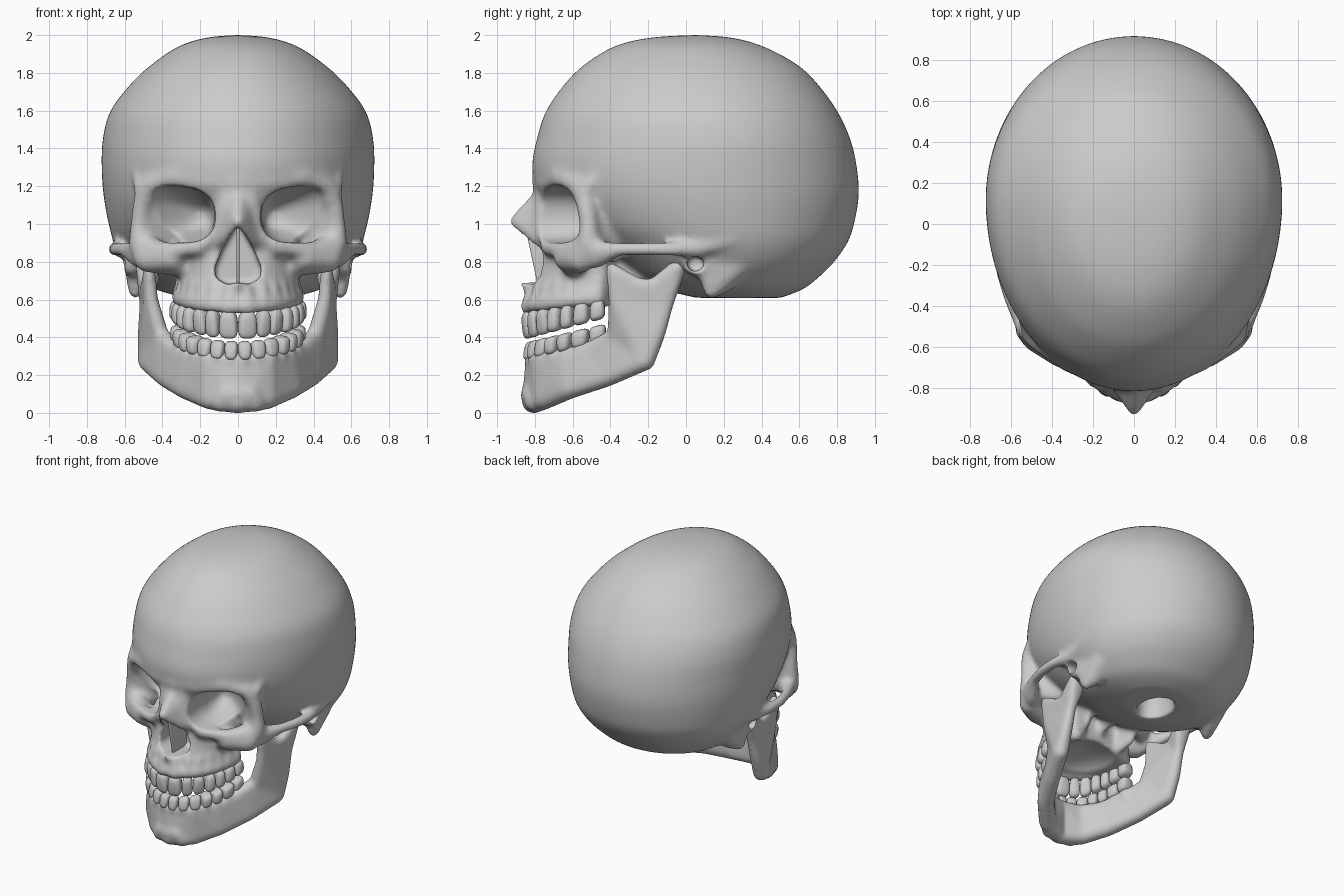
import bpy, bmesh, math
from mathutils import Vector

if "Cube" in bpy.data.objects:
    bpy.data.objects.remove(bpy.data.objects["Cube"])

# Evenly spread unit directions used for every ball
DIRS = []
for i in range(70):
    h = 1 - 2 * (i + .5) / 70
    a = i * 2.39996
    DIRS.append(Vector((math.sqrt(1 - h * h) * math.cos(a), math.sqrt(1 - h * h) * math.sin(a), h)))


def hull(bm, balls, mirror=True):
    """Convex hull round a group of balls (x, y, z, r), also on the other side."""
    for s in ((1, -1) if mirror else (1,)):
        t = bmesh.new()
        for x, y, z, r in balls:
            for d in DIRS:
                t.verts.new(Vector((s * x, y, z)) + d * r)
        bmesh.ops.convex_hull(t, input=t.verts[:], use_existing_faces=False)
        bmesh.ops.delete(t, geom=[v for v in t.verts if not v.link_faces], context='VERTS')
        bmesh.ops.recalc_face_normals(t, faces=t.faces[:])
        me = bpy.data.meshes.new("tmp")
        t.to_mesh(me)
        t.free()
        bm.from_mesh(me)
        bpy.data.meshes.remove(me)


def chain(bm, balls):
    for a, b in zip(balls, balls[1:]):
        hull(bm, (a, b))


def loft(bm, rings):
    vs = [[bm.verts.new(p) for p in r] for r in rings]
    n = len(vs[0])
    faces = [bm.faces.new(vs[0]), bm.faces.new(vs[-1])]
    for a, b in zip(vs, vs[1:]):
        for i in range(n):
            faces.append(bm.faces.new((a[i], a[(i + 1) % n], b[(i + 1) % n], b[i])))
    bmesh.ops.recalc_face_normals(bm, faces=faces)


def smooth_rows(rows, k=5):
    out = []
    for i in range(len(rows) - 1):
        p = [rows[max(0, min(len(rows) - 1, i + j))] for j in (-1, 0, 1, 2)]
        for s in range(k):
            t = s / k
            out.append([.5 * (2 * b + (c - a) * t + (2 * a - 5 * b + 4 * c - d) * t * t
                              + (3 * b - a - 3 * c + d) * t ** 3) for a, b, c, d in zip(*p)])
    return out + [list(rows[-1])]


def egg(z, w, yf, yc, yb, n=72):
    ring = []
    for i in range(n):
        c, s = math.cos(2 * math.pi * i / n), math.sin(2 * math.pi * i / n)
        ring.append((w * c, yc + s * ((yb - yc) if s > 0 else (yc - yf)), z))
    return ring


def make(bm, name):
    me = bpy.data.meshes.new(name)
    bm.to_mesh(me)
    bm.free()
    for p in me.polygons:
        p.use_smooth = True
    ob = bpy.data.objects.new(name, me)
    bpy.context.collection.objects.link(ob)
    return ob


def fuse(ob, stages, cutter=None):
    """Voxel-merge the overlapping pieces, cut, smooth, and bake."""
    for n, (vox, its) in enumerate(stages):
        if n and cutter:
            b = ob.modifiers.new("cut", 'BOOLEAN')
            b.operation, b.solver, b.object = 'DIFFERENCE', 'EXACT', cutter
        r = ob.modifiers.new("merge", 'REMESH')
        r.mode, r.voxel_size = 'VOXEL', vox
        m = ob.modifiers.new("soften", 'SMOOTH')
        m.factor, m.iterations = .5, its
    me = bpy.data.meshes.new_from_object(ob.evaluated_get(bpy.context.evaluated_depsgraph_get()))
    ob.modifiers.clear()
    ob.data = me
    for p in me.polygons:
        p.use_smooth = True


def arch(a, b, widths, yc=-.44):
    """Tooth places along a half-ellipse: x, y, angle, width."""
    out, t = [], 0.0
    for w in widths:
        for half in (0, 1):
            run = 0
            while run < w / 2:
                run += .002 * math.hypot(a * math.cos(t), b * math.sin(t))
                t += .002
            if not half:
                out.append((a * math.sin(t), yc - b * math.cos(t),
                            math.atan2(b * math.sin(t), a * math.cos(t)), w))
    return out


UPPER = arch(.315, .395, (.1, .075, .08, .075, .07, .085, .082))
LOWER = arch(.31, .385, (.07, .075, .08, .075, .075, .095, .09))

# Braincase: z, half width, front y, widest y, back y
sk = bmesh.new()
loft(sk, [egg(*r) for r in smooth_rows((
    (2.0, .03, .02, .05, .08), (1.985, .175, -.2, .05, .25), (1.94, .315, -.38, .05, .41),
    (1.85, .45, -.53, .06, .58), (1.75, .56, -.635, .08, .69), (1.6, .675, -.74, .1, .8),
    (1.45, .716, -.79, .12, .87), (1.3, .722, -.815, .12, .905), (1.15, .712, -.78, .14, .915),
    (1.0, .685, -.66, .17, .89), (.9, .655, -.52, .2, .855), (.8, .6, -.38, .22, .785),
    (.72, .53, -.27, .22, .705), (.655, .44, -.13, .24, .62), (.608, .28, .06, .3, .5)))])

# Upper jaw mass
loft(sk, [egg(*r) for r in smooth_rows((
    (.56, .335, -.84, -.45, -.38), (.65, .325, -.825, -.45, -.36), (.75, .32, -.8, -.45, -.35),
    (.85, .33, -.775, -.45, -.35), (.95, .31, -.74, -.45, -.35), (1.1, .2, -.72, -.45, -.35)))])

# Brow, outer orbit bar, temporal ridge
chain(sk, ((0, -.765, 1.22, .055), (.15, -.74, 1.22, .052), (.33, -.66, 1.25, .058),
           (.465, -.565, 1.2, .055), (.51, -.53, 1.1, .052), (.52, -.515, 1.0, .052), (.52, -.515, .9, .062)))
chain(sk, ((.505, -.53, 1.18, .05), (.54, -.455, 1.28, .022)))
hull(sk, ((.51, -.53, 1.12, .04), (.52, -.515, .92, .045), (.36, -.4, 1.12, .07), (.37, -.4, .92, .075),
          (.36, -.38, .84, .05), (.48, -.49, .86, .05)))

# Cheekbone, lower orbit rim, cheek arch
hull(sk, ((.52, -.515, .9, .06), (.48, -.555, .81, .07), (.35, -.635, .82, .07), (.3, -.6, .78, .06)))
chain(sk, ((.48, -.57, .87, .045), (.35, -.66, .86, .045), (.2, -.725, .88, .05),
           (.115, -.75, .98, .04), (.07, -.755, 1.1, .05), (.05, -.75, 1.2, .05)))
hull(sk, ((.53, -.48, .86, .055), (.52, -.48, .81, .05), (.605, -.35, .866, .037)))
chain(sk, ((.605, -.35, .866, .038), (.642, -.22, .866, .038),
           (.652, -.08, .866, .04), (.62, .06, .87, .045), (.62, .25, .92, .045)))

# Nasal bones and spine
hull(sk, ((0, -.755, 1.16, .045), (.07, -.74, 1.1, .03), (-.07, -.74, 1.1, .03), (0, -.925, 1.015, .02),
          (.1, -.76, .9, .03), (-.1, -.76, .9, .03), (.06, -.81, .92, .025), (-.06, -.81, .92, .025)), False)
hull(sk, ((0, -.79, .67, .04), (0, -.88, .69, .016), (0, -.8, .62, .03)), False)

# Tooth-bearing ridge with root bulges
ridge = [(x, y, .565 + .13 * (y + .84), .042) for x, y, a, w in UPPER]
chain(sk, [(0, -.835, .565, .042)] + ridge)
for (x, y, a, w), q in zip(UPPER, ridge):
    ox, oy = math.sin(a) * .008, -math.cos(a) * .008
    hull(sk, ((x + ox, y + oy, q[2] - .01, w * .42), (x * .97 + ox, y * .985 + oy, q[2] + .1, .022)))

# Mastoid and ear surround, palate wings, midline plate
hull(sk, ((.545, .1, .8, .06), (.52, .27, .78, .07), (.545, .13, .635, .036), (.5, .2, .68, .05)))
hull(sk, ((.56, .05, .79, .07), (.5, .1, .8, .08)))
hull(sk, ((.17, -.38, .6, .03), (.17, -.36, .8, .05), (.2, -.27, .64, .025), (.2, -.2, .8, .04)))
hull(sk, ((0, -.42, .66, .025), (0, -.36, .8, .03), (0, -.15, .74, .03)), False)
skull = make(sk, "skull")

# Cutters: orbits, nose opening, ear holes, palate, spinal opening
ct = bmesh.new()
for s in (1, -1):
    rings = []
    for y, cx, cz, sx, sz in smooth_rows(((-1, .31, 1.05, .19, .152), (-.7, .31, 1.05, .19, .15),
                                          (-.6, .3, 1.05, .175, .14), (-.52, .265, 1.045, .138, .11),
                                          (-.44, .22, 1.04, .08, .07), (-.4, .2, 1.04, .03, .03))):
        ring = []
        for i in range(40):
            c, n = math.cos(math.pi * i / 20), math.sin(math.pi * i / 20)
            dx = sx * math.copysign(abs(c) ** .75, c)
            dz = sz * math.copysign(abs(n) ** .75, n) + (.1 * dx if n > 0 else 0)
            ring.append((s * (cx + dx), y, cz + dz))
        rings.append(ring)
    loft(ct, rings)
    loft(ct, [[(s * x, .05 + .045 * math.cos(math.pi * i / 10), .79 + .04 * math.sin(math.pi * i / 10))
               for i in range(20)] for x in (.5, .8)])
half = ((.04, .94), (.085, .86), (.122, .77), (.118, .715), (.06, .68))
loft(ct, [[(0, y, top)] + [(x, y, z) for x, z in half] + [(0, y, .69)]
          + [(-x, y, z) for x, z in reversed(half)] for y, top in ((-1, .985), (-.63, 1.01))])


def ellipsoid_cut(c, r):
    n = 12
    loft(ct, [[(c[0] + r[0] * math.sin(k) * math.cos(math.pi * i / 16),
                c[1] + r[1] * math.sin(k) * math.sin(math.pi * i / 16),
                c[2] + r[2] * math.cos(k)) for i in range(32)]
              for k in [math.pi * (j + .3) / (n + .6) for j in range(n + 1)]])


ellipsoid_cut((0, -.52, .5), (.25, .27, .12))
ellipsoid_cut((0, .23, .62), (.115, .15, .25))
cutter = make(ct, "cutter")
cutter.hide_render = True
fuse(skull, ((.015, 13), (.013, 7)), cutter)
bpy.data.objects.remove(cutter)

# Nasal septum
sp = bmesh.new()
hull(sp, ((0, -.78, .69, .008), (0, -.84, .97, .008), (0, -.61, .69, .008), (0, -.61, .98, .008)), False)
make(sp, "nasal_septum")

# Lower jaw: body columns, then ramus, coronoid and condyle
jw = bmesh.new()
cols = (((0, -.8, .275, .052), (0, -.81, .058, .063)), ((.15, -.765, .275, .052), (.15, -.75, .075, .06)),
        ((.255, -.64, .285, .052), (.28, -.615, .13, .058)), ((.325, -.5, .33, .052), (.385, -.42, .19, .055)),
        ((.4, -.38, .4, .048), (.478, -.225, .275, .056)))
for a, b in zip(cols, cols[1:]):
    hull(jw, a + b)
hull(jw, ((0, -.815, .1, .062), (.09, -.795, .06, .06), (.06, -.81, .1, .062)))
front, rear, dip = (.46, -.375, .6, .038), (.485, -.1, .58, .038), (.48, -.25, .68, .037)
hull(jw, ((.412, -.375, .42, .045), (.478, -.215, .275, .054), (.488, -.15, .42, .044), front, rear))
hull(jw, (front, rear, dip, (.49, -.075, .66, .04)))
hull(jw, (front, dip, (.47, -.395, .765, .032)))
hull(jw, (rear, (.485, -.18, .67, .036), (.5, -.04, .775, .044), (.44, -.04, .77, .038)))
for x, y, a, w in LOWER:
    ox, oy = math.sin(a) * .006, -math.cos(a) * .006
    z = .285 + .2 * (y + .84)
    hull(jw, ((x + ox, y + oy, z, w * .45), (x * .98 + ox, y * .98 + oy, z - .07, .025)))
jaw = make(jw, "lower_jaw")
fuse(jaw, ((.012, 24),))


# Teeth: rounded blocks narrowing to the root, following the slope of the bite
def teeth(name, places, tip, root, rise):
    bm = bmesh.new()
    for k, (x, y, a, w) in enumerate(places):
        deep = .044 if k < 3 else .052
        for s in (1, -1):
            vs = bmesh.ops.create_uvsphere(bm, u_segments=20, v_segments=12, radius=1)['verts']
            for v in vs:
                p = [math.copysign(abs(c) ** .65, c) for c in v.co]
                f = (p[2] + 1) / 2
                px = p[0] * w * .53 * (1 - .15 * f)
                py = p[1] * deep * ((.65 + .35 * f) if k < 3 else 1 - .1 * f)
                vy = y + px * math.sin(a) + py * math.cos(a)
                d = (vy + .84) / .4
                z_tip, z_root = tip + rise[0] * d, root + rise[1] * d
                v.co = (s * (x + px * math.cos(a) - py * math.sin(a)), vy, z_tip + (z_root - z_tip) * f)
    bmesh.ops.recalc_face_normals(bm, faces=bm.faces[:])
    make(bm, name)


teeth("upper_teeth", UPPER, .392, .54, (.105, .06))
teeth("lower_teeth", LOWER, .375, .28, (.095, .09))
